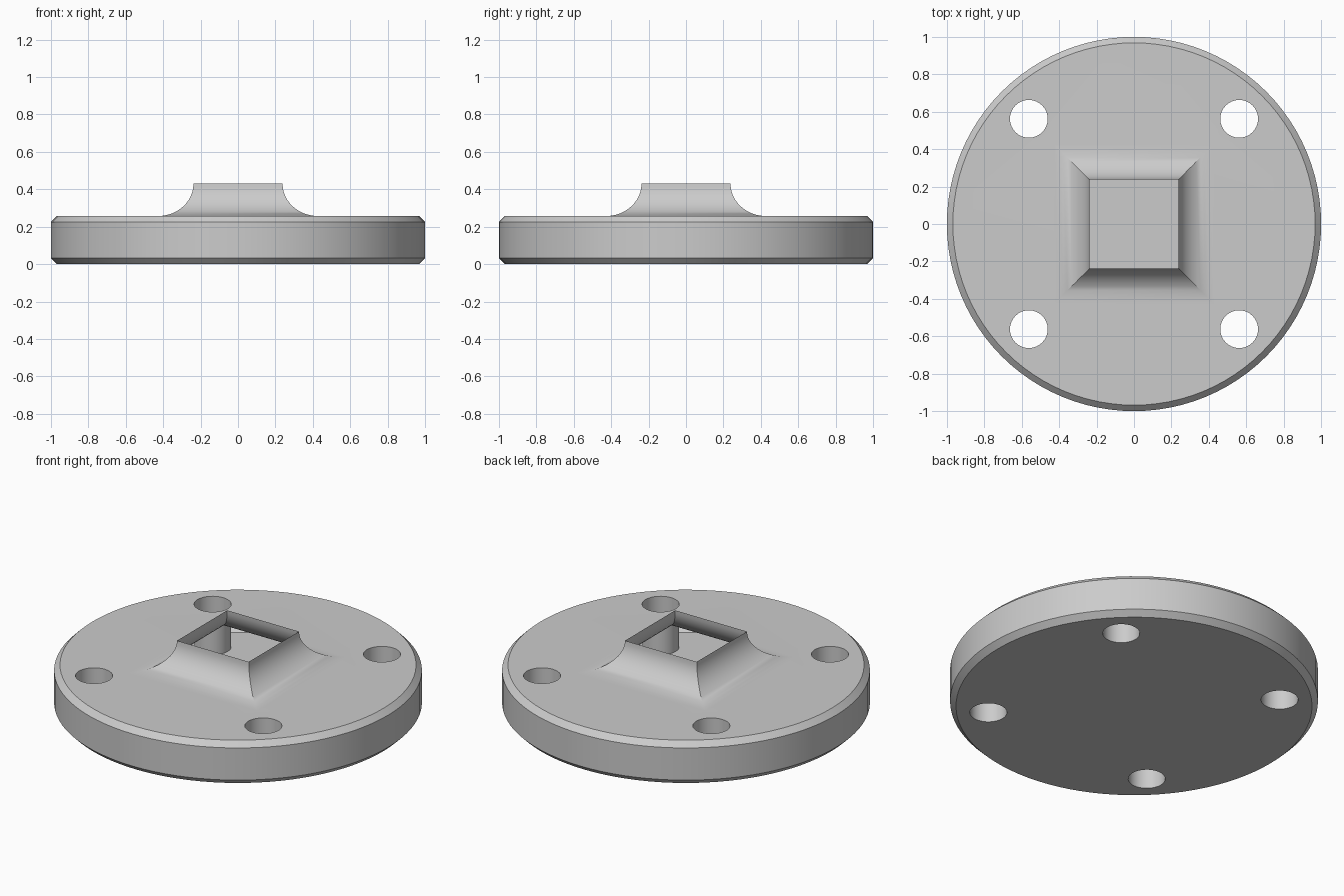
import bpy, bmesh
from math import sin, cos, pi

if "Cube" in bpy.data.objects:
    bpy.data.objects.remove(bpy.data.objects["Cube"])

Z_TOP, CHAMFER, NECK_TOP = 0.257, 0.032, 0.43
HOLE_R, HOLE_POS = 0.101, 0.562

bm = bmesh.new()


def circle(r, z, n, cx=0.0, cy=0.0):
    return [bm.verts.new((cx + r * cos(2 * pi * i / n), cy + r * sin(2 * pi * i / n), z))
            for i in range(n)]


def square(h, z):
    return [bm.verts.new((x * h, y * h, z)) for x, y in ((1, 1), (-1, 1), (-1, -1), (1, -1))]


def skin(rings):
    """Join consecutive rings with quads."""
    for a, b in zip(rings, rings[1:]):
        for i in range(len(a)):
            j = (i + 1) % len(a)
            bm.faces.new((a[i], a[j], b[j], b[i]))


def fill(loops):
    """Fill a flat region bounded by an outer loop and hole loops."""
    edges = [bm.edges.get((l[i], l[i - 1])) for l in loops for i in range(len(l))]
    bmesh.ops.triangle_fill(bm, edges=edges, use_beauty=True, normal=(0, 0, 1))


# chamfered rim of the disc
rim = [circle(r, z, 96) for r, z in ((1 - CHAMFER, 0), (1, CHAMFER),
                                     (1, Z_TOP - CHAMFER), (1 - CHAMFER, Z_TOP))]
skin(rim)

# four bolt holes
holes = [[circle(HOLE_R, z, 32, sx * HOLE_POS, sy * HOLE_POS) for z in (0, Z_TOP)]
         for sx in (-1, 1) for sy in (-1, 1)]
for h in holes:
    skin(h)

# open square neck with a concave flare
STEPS = 12
neck = []
for i in range(STEPS + 1):
    a = pi / 2 * i / STEPS
    neck.append(square(0.428 - 0.19 * sin(a), NECK_TOP - (NECK_TOP - Z_TOP) * cos(a)))
skin(neck)

# flat bottom and top of the hollow disc
fill([rim[0]] + [h[0] for h in holes])
fill([rim[-1], neck[0]] + [h[1] for h in holes])
bmesh.ops.recalc_face_normals(bm, faces=bm.faces)

mesh = bpy.data.meshes.new("post_base_flange")
bm.to_mesh(mesh)
bm.free()
flange = bpy.data.objects.new("post_base_flange", mesh)
bpy.context.collection.objects.link(flange)
bpy.context.view_layer.objects.active = flange
flange.select_set(True)
bpy.ops.object.shade_smooth_by_angle(angle=pi / 6)
